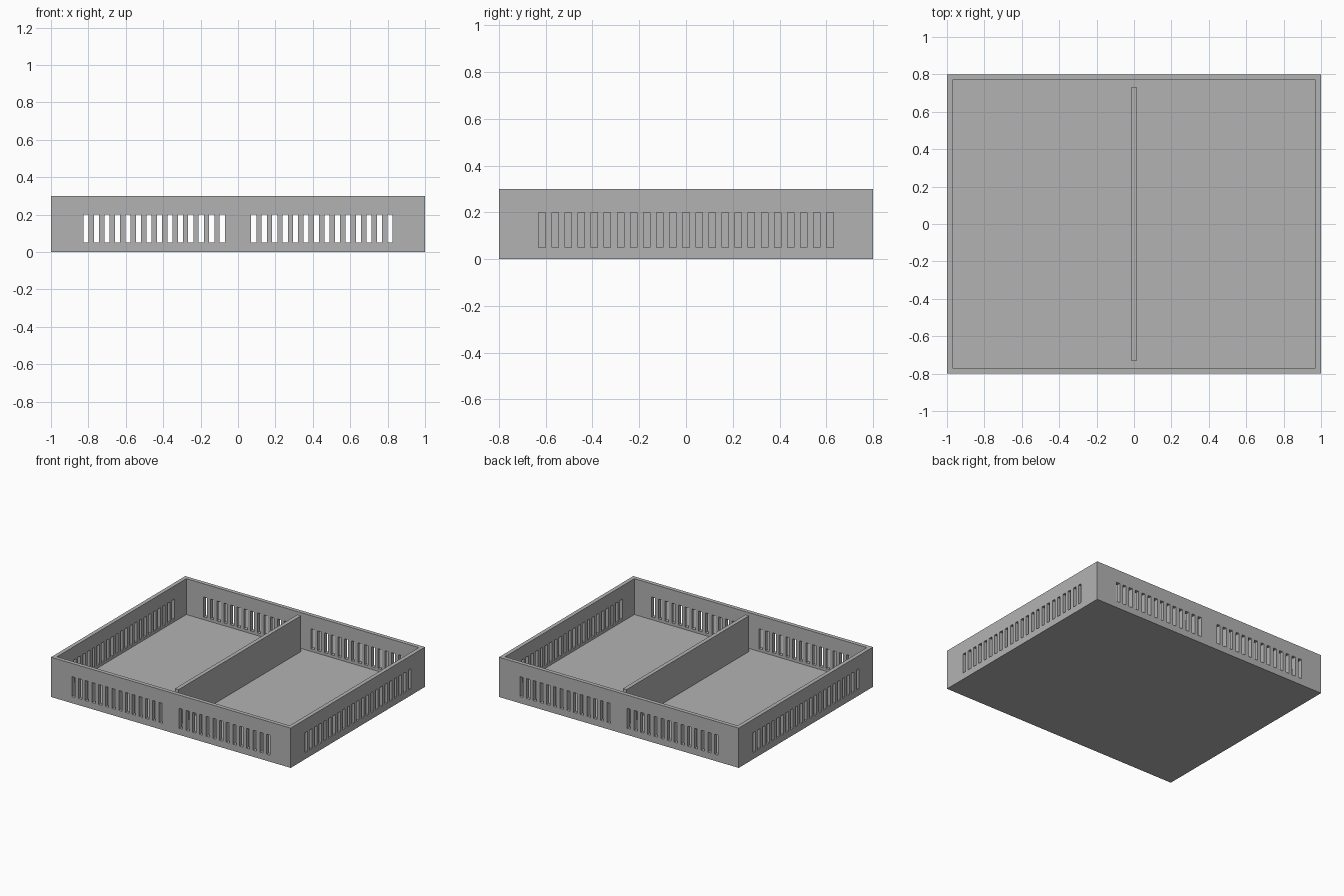
import bpy, bmesh
from mathutils import Matrix, Vector

if "Cube" in bpy.data.objects:
    bpy.data.objects.remove(bpy.data.objects["Cube"])

W, D, H = 2.0, 1.6, 0.3        # outer size
T = 0.03                       # wall and floor thickness
SLOT, PITCH = 0.028, 0.056     # slot width and spacing
SLOT_Z0, SLOT_Z1 = 0.05, 0.20

grey = bpy.data.materials.new("plain grey")
grey.diffuse_color = (0.45, 0.45, 0.45, 1)
grey.use_nodes = True
grey.node_tree.nodes["Principled BSDF"].inputs["Base Color"].default_value = grey.diffuse_color


def boxes(name, spans):
    """One object made of axis-aligned boxes given as (min, max) corners."""
    bm = bmesh.new()
    for lo, hi in spans:
        lo, hi = Vector(lo), Vector(hi)
        m = Matrix.Translation((lo + hi) / 2) @ Matrix.Diagonal((*(hi - lo), 1))
        bmesh.ops.create_cube(bm, size=1, matrix=m)
    mesh = bpy.data.meshes.new(name)
    bm.to_mesh(mesh)
    bm.free()
    mesh.materials.append(grey)
    ob = bpy.data.objects.new(name, mesh)
    bpy.context.collection.objects.link(ob)
    return ob


def cut(target, cutter):
    mod = target.modifiers.new("cut", 'BOOLEAN')
    mod.operation = 'DIFFERENCE'
    mod.solver = 'EXACT'
    mod.object = cutter
    bpy.context.view_layer.objects.active = target
    bpy.ops.object.modifier_apply(modifier=mod.name)
    bpy.data.objects.remove(cutter)


# Open tray: hollowed block
tray = boxes("tray", [((-W/2, -D/2, 0), (W/2, D/2, H))])
cut(tray, boxes("cavity", [((-W/2 + T, -D/2 + T, T), (W/2 - T, D/2 - T, H + 0.1))]))

# Vent slots in front and back: two groups of 14
xs = [s * (0.084 + i * PITCH) for s in (-1, 1) for i in range(14)]
cut(tray, boxes("front_back_slots",
    [((x - SLOT/2, -D, SLOT_Z0), (x + SLOT/2, D, SLOT_Z1)) for x in xs]))

# Vent slots in the sides: one group of 23
ys = [(i - 11) * PITCH for i in range(23)]
cut(tray, boxes("side_slots",
    [((-W, y - SLOT/2, SLOT_Z0), (W, y + SLOT/2, SLOT_Z1)) for y in ys]))

# Middle divider, stopping short of the front and back walls
boxes("divider", [((-0.015, -0.73, T), (0.015, 0.73, H))])
